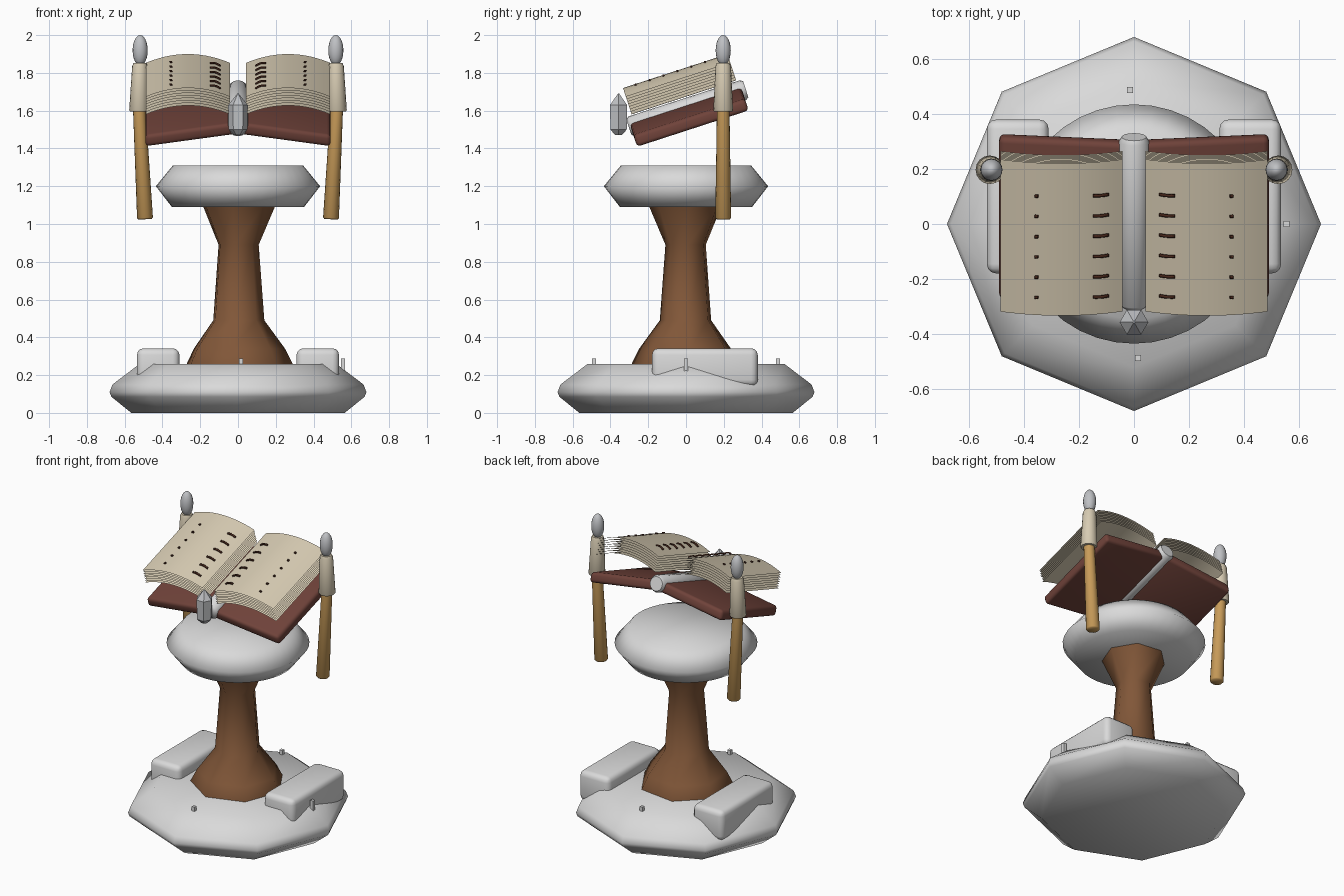
import bpy, bmesh, math
from mathutils import Matrix, Vector

if "Cube" in bpy.data.objects:
    bpy.data.objects.remove(bpy.data.objects["Cube"])


def material(name, rgb):
    m = bpy.data.materials.new(name)
    m.use_nodes = True
    m.diffuse_color = (*rgb, 1)
    bsdf = next(n for n in m.node_tree.nodes if n.type == 'BSDF_PRINCIPLED')
    bsdf.inputs["Base Color"].default_value = (*rgb, 1)
    return m


STONE = material("pale_stone", (0.7, 0.7, 0.7))
CRYSTAL = material("grey_crystal", (0.52, 0.53, 0.55))
WOOD = material("brown_wood", (0.22, 0.095, 0.04))
LEATHER = material("red_leather", (0.16, 0.055, 0.042))
PAPER = material("cream_paper", (0.68, 0.6, 0.45))
GOLD = material("golden_wood", (0.58, 0.33, 0.1))
INK = material("dark_ink", (0.07, 0.022, 0.012))

# Tilted frame that carries the book: x across, y up the page, z out of it
BOOK = Matrix.Translation((0, 0, 1.6)) @ Matrix.Rotation(math.radians(18), 4, 'X')


def finish(name, bm, mat, matrix=None, angle=None):
    """Turn a bmesh into an object; angle=180 gives fully smooth shading."""
    mesh = bpy.data.meshes.new(name)
    bm.to_mesh(mesh)
    bm.free()
    mesh.materials.append(mat)
    ob = bpy.data.objects.new(name, mesh)
    bpy.context.collection.objects.link(ob)
    if matrix:
        ob.matrix_world = matrix
    if angle:
        bpy.ops.object.select_all(action='DESELECT')
        ob.select_set(True)
        bpy.context.view_layer.objects.active = ob
        if angle >= 180:
            bpy.ops.object.shade_smooth()
        else:
            bpy.ops.object.shade_smooth_by_angle(angle=math.radians(angle))
    return ob


def lathe(name, profile, sides, mat, turn=0, matrix=None, angle=180):
    """Closed solid from (radius, height) rings."""
    bm = bmesh.new()
    rings = []
    for r, z in profile:
        ring = []
        for i in range(sides):
            a = math.radians(turn) + math.tau * i / sides
            ring.append(bm.verts.new((r * math.cos(a), r * math.sin(a), z)))
        rings.append(ring)
    for lo, hi in zip(rings, rings[1:]):
        for i in range(sides):
            j = (i + 1) % sides
            bm.faces.new((lo[i], lo[j], hi[j], hi[i]))
    bm.faces.new(rings[0][::-1])
    bm.faces.new(rings[-1])
    return finish(name, bm, mat, matrix, angle)


def box(name, low, high, mat, bevel=0, matrix=None, shear=0):
    """Box between two corners, optionally bevelled and sheared down along x."""
    bm = bmesh.new()
    low, high = Vector(low), Vector(high)
    bmesh.ops.create_cube(bm, size=1)
    for v in bm.verts:
        v.co = (low + high) / 2 + v.co * (high - low)
        v.co.z -= shear * abs(v.co.x)
    if bevel:
        bmesh.ops.bevel(bm, geom=bm.edges[:], offset=bevel, segments=3,
                        profile=0.5, affect='EDGES')
    return finish(name, bm, mat, matrix, 40 if bevel else None)


def strip(name, points, v0, v1, mat, thickness=0):
    """Curved sheet through (x, height) points, running from v0 to v1."""
    bm = bmesh.new()
    rows = [(bm.verts.new((x, v0, w)), bm.verts.new((x, v1, w))) for x, w in points]
    for a, b in zip(rows, rows[1:]):
        f = bm.faces.new((a[0], b[0], b[1], a[1]))
        f.normal_update()
        if f.normal.z < 0:
            f.normal_flip()
    ob = finish(name, bm, mat, BOOK, 60)
    if thickness:
        mod = ob.modifiers.new("thickness", 'SOLIDIFY')
        mod.thickness = thickness
        mod.offset = 1
    return ob


# Stone base, wooden pedestal and round table top
lathe("base", [(0.565, 0), (0.67, 0.085), (0.68, 0.11), (0.665, 0.15), (0.52, 0.26)],
      8, STONE)
lathe("pedestal", [(0.29, 0.24), (0.29, 0.26), (0.25, 0.34), (0.14, 0.49),
                   (0.11, 0.89), (0.2, 1.1)], 7, WOOD, turn=5, angle=60)
lathe("table_top", [(0.35, 1.09), (0.435, 1.2), (0.345, 1.31)], 40, STONE)

# Tiny stone chips on the base
for i, (x, y) in enumerate([(-0.015, 0.487), (0.015, -0.487), (0.555, 0)]):
    box(f"stone_chip_{i}", (x - 0.011, y - 0.011, 0.2), (x + 0.011, y + 0.011, 0.288), STONE)


def page_height(x, peak):
    return peak - 0.05 * ((abs(x) - 0.265) / 0.225) ** 2


SHEETS = 8
TOP = 0.217
for side, s in (("left", 1), ("right", -1)):
    # Rounded blocks lying on the base
    xs = sorted((s * 0.31, s * 0.535))
    box(f"{side}_block", (xs[0], -0.18, 0.14), (xs[1], 0.38, 0.342), STONE, 0.035)

    # Book cover sloping down towards its outer edge
    xs = sorted((0, s * 0.49))
    box(f"{side}_cover", (xs[0], -0.305, -0.034), (xs[1], 0.316, 0.032), LEATHER,
        0.02, BOOK, shear=0.143)

    # Arched paper sheets with gaps between them
    for k in range(SHEETS):
        peak = TOP - 0.0139 * k
        pts = []
        for i in range(15):
            x = s * (0.042 + 0.444 * i / 14)
            pts.append((x, page_height(x, peak)))
        strip(f"{side}_sheet_{k}", pts, -0.28, 0.302, PAPER)

    # Written strokes and dots
    for row in range(6):
        v = 0.176 - 0.0775 * row
        for mark, x0, x1 in (("stroke", 0.095, 0.148), ("dot", 0.348, 0.36)):
            pts = []
            for i in range(6):
                t = i / 5
                x = s * (x0 + (x1 - x0) * t)
                arch = 0.006 * math.sin(math.pi * t) if mark == "stroke" else 0
                pts.append((x, page_height(x, TOP) + 0.001 + arch))
            strip(f"{side}_{mark}_{row}", pts, v - 0.005, v + 0.005, INK, 0.008)

    # Torch: leaning pole, pale sleeve and flame-shaped crystal
    lean = Matrix.Rotation(s * math.radians(3), 4, 'Y')
    at = Matrix.Translation((s * 0.492, 0.197, 1.025)) @ lean
    lathe(f"{side}_pole", [(0.035, 0), (0.042, 0.008), (0.033, 0.6)], 16, GOLD,
          matrix=at, angle=50)
    at = Matrix.Translation((s * 0.524, 0.197, 1.6)) @ Matrix.Rotation(-s * 0.02, 4, 'Y')
    lathe(f"{side}_sleeve", [(0.048, -0.005), (0.052, 0.002), (0.041, 0.235), (0.034, 0.252)],
          16, PAPER, matrix=at, angle=50)
    bm = bmesh.new()
    bmesh.ops.create_uvsphere(bm, u_segments=16, v_segments=12, radius=1)
    bmesh.ops.scale(bm, vec=(0.04, 0.04, 0.081), verts=bm.verts)
    finish(f"{side}_flame", bm, CRYSTAL, Matrix.Translation((s * 0.518, 0.197, 1.919)), 180)

# Round spine between the covers
along = BOOK @ Matrix.Translation((0, 0, 0.01)) @ Matrix.Rotation(math.radians(-90), 4, 'X')
lathe("spine", [(0.04, -0.315), (0.055, -0.3), (0.055, 0.32), (0.045, 0.336)], 16, STONE,
      matrix=along, angle=50)

# Faceted crystal clasp in front of the book
lathe("clasp_crystal", [(0.02, 1.47), (0.05, 1.5), (0.052, 1.63), (0.004, 1.69)], 6, CRYSTAL,
      matrix=Matrix.Translation((0, -0.357, 0)), angle=None)
